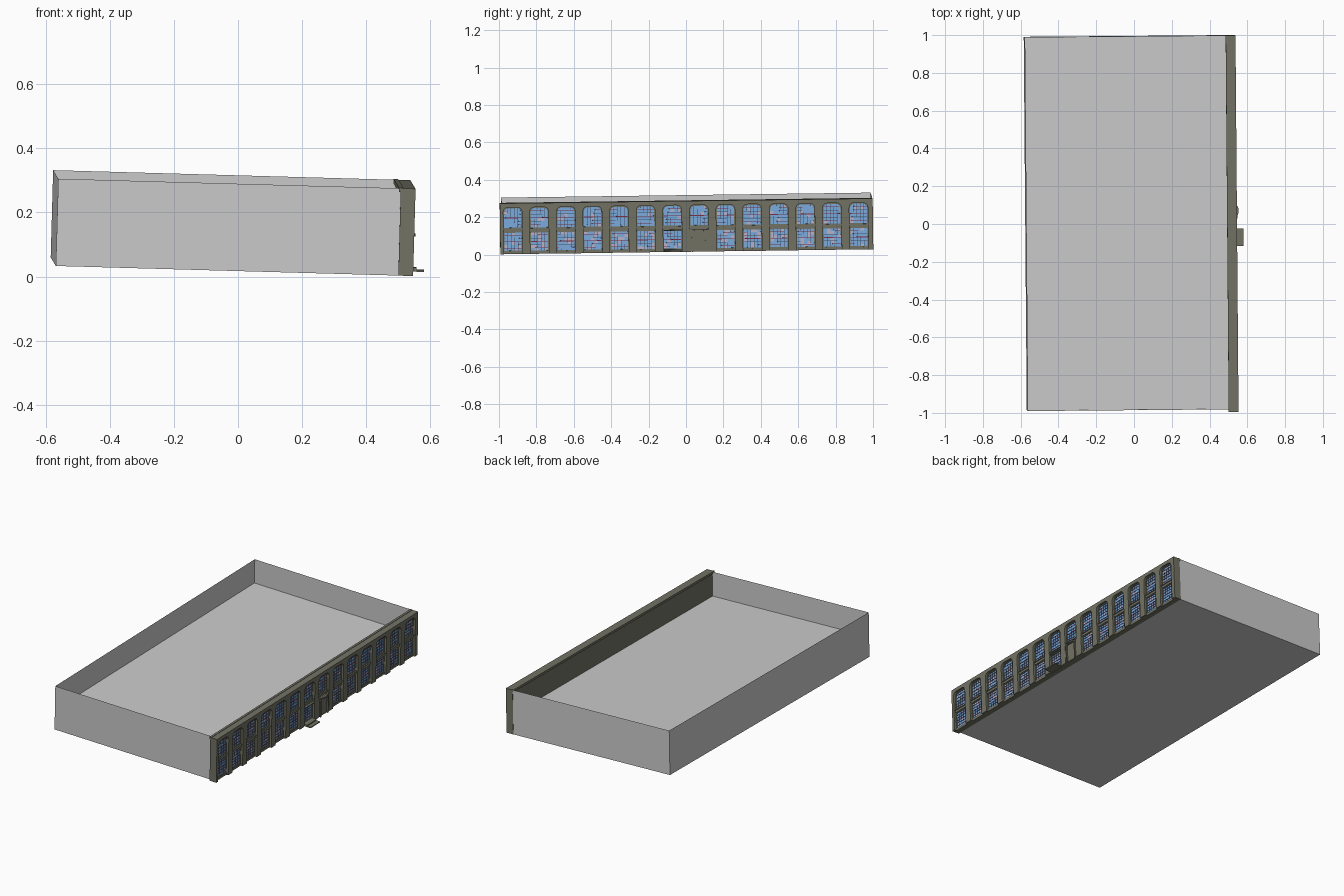
import bpy, bmesh, math, random
from mathutils import Matrix, Euler

if "Cube" in bpy.data.objects:
    bpy.data.objects.remove(bpy.data.objects["Cube"])

random.seed(4)
# The whole building leans slightly in its frame
PLACE = Matrix.Translation((-0.006, 0, 0.0305)) @ Euler((0.0135, 0.028, 0.0085)).to_matrix().to_4x4()
H = 0.272                      # wall height
BACK, WALL, FRONT = 0.498, 0.524, 0.544   # facade depth planes
BAYS = [-0.929 + 0.1423 * i for i in range(14)]
DOOR_BAY, STEP_BAY = 7, 6


def material(name, rgb):
    m = bpy.data.materials.new(name)
    m.diffuse_color = (*rgb, 1)
    m.use_nodes = True
    m.node_tree.nodes["Principled BSDF"].inputs["Base Color"].default_value = m.diffuse_color
    return m


STONE = material("stone", (0.17, 0.17, 0.13))
GLASS = material("glass", (0.20, 0.42, 0.75))
PALE = material("pale_glass", (0.50, 0.45, 0.60))
RED = material("red_bars", (0.20, 0.03, 0.06))
DARK = material("dark_bars", (0.06, 0.08, 0.13))


def finish(bm, name, mats=(), normals=True):
    if normals:
        bmesh.ops.recalc_face_normals(bm, faces=bm.faces)
    me = bpy.data.meshes.new(name)
    bm.to_mesh(me)
    bm.free()
    for m in mats:
        me.materials.append(m)
    ob = bpy.data.objects.new(name, me)
    bpy.context.collection.objects.link(ob)
    ob.matrix_world = PLACE
    return ob


def box(bm, x0, x1, y0, y1, z0, z1):
    m = Matrix.Translation(((x0 + x1) / 2, (y0 + y1) / 2, (z0 + z1) / 2))
    m = m @ Matrix.Diagonal((x1 - x0, y1 - y0, z1 - z0, 1))
    bmesh.ops.create_cube(bm, size=1, matrix=m)


def prism(bm, pts, x0, x1):
    """Extrude a (y, z) outline from x0 to x1."""
    f = bm.faces.new([bm.verts.new((x0, y, z)) for y, z in pts])
    r = bmesh.ops.extrude_face_region(bm, geom=[f])
    for v in r["geom"]:
        if isinstance(v, bmesh.types.BMVert):
            v.co.x = x1
    if f.is_valid is False:
        return


def arch(yc, w, z0, z1, r, n=5):
    """Opening outline with rounded top corners, left foot to right foot."""
    pts = [(yc - w, z0)]
    for s in (-1, 1):
        for i in range(n + 1):
            a = math.pi / 2 * (i / n if s < 0 else 1 - i / n)
            pts.append((yc + s * (w - r + r * math.cos(a)), z1 - r + r * math.sin(a)))
    pts.append((yc + w, z0))
    return pts


# Plain shell: outer walls, underside and roof deck set at mid height
bm = bmesh.new()
x0, x1, y0, y1 = -0.57, BACK, -0.982, 0.996
corners = [(x1, y0), (x0, y0), (x0, y1), (x1, y1)]
low = [bm.verts.new((x, y, 0)) for x, y in corners]
top = [bm.verts.new((x, y, H)) for x, y in corners]
for i in range(3):
    bm.faces.new((low[i + 1], low[i], top[i], top[i + 1]))
bm.faces.new(low)
bm.faces.new([bm.verts.new((x, y, 0.123)) for x, y in reversed(corners)])
finish(bm, "building_shell", normals=False)

# Facade backing wall
bm = bmesh.new()
box(bm, BACK, WALL, -0.997, 0.997, 0, H)
finish(bm, "facade_wall", [STONE])

# Pilasters and arched heads as one comb-shaped layer
bm = bmesh.new()
outline = [(-0.997, 0)]
for y in BAYS:
    outline += arch(y, 0.050, 0, 0.250, 0.026)
outline += [(0.997, 0), (0.997, H), (-0.997, H)]
prism(bm, outline, WALL - 0.001, FRONT)
finish(bm, "pilasters", [STONE])

# Coping along the inner edge of the parapet
bm = bmesh.new()
box(bm, BACK - 0.006, BACK + 0.008, -0.997, 0.997, H - 0.012, H + 0.002)
finish(bm, "parapet_coping", [STONE])

# Sills and spandrels between the floors
bm = bmesh.new()
for i, y in enumerate(BAYS):
    box(bm, WALL - 0.001, WALL + 0.010, y - 0.051, y + 0.051, 0.118, 0.136)
    box(bm, WALL, WALL + 0.014, y - 0.051, y + 0.051, 0.132, 0.137)
    if i != DOOR_BAY:
        box(bm, WALL - 0.001, WALL + 0.008, y - 0.051, y + 0.051, 0, 0.014)
finish(bm, "spandrels_and_sills", [STONE])

# Windows: panes, glazing bars and frames
panes, reds, darks, frames = (bmesh.new() for _ in range(4))
COLS, ROWS = 5, 6
for i, y in enumerate(BAYS):
    for z0, z1, r, pale in ((0.137, 0.249, 0.026, 0.08), (0.014, 0.118, 0.008, 0.2)):
        if i == DOOR_BAY and z0 < 0.1:
            continue
        w = 0.046
        dy, dz = 2 * w / COLS, (z1 - z0) / ROWS
        for c in range(COLS):
            for k in range(ROWS):
                a, b = y - w + c * dy, z0 + k * dz
                f = panes.faces.new([panes.verts.new((WALL + 0.001, p, q)) for p, q in
                                     ((a, b), (a + dy, b), (a + dy, b + dz), (a, b + dz))])
                f.material_index = int(random.random() < pale)
        for c in range(1, COLS):
            a = y - w + c * dy
            box(darks, WALL, WALL + 0.003, a - 0.0008, a + 0.0008, z0, z1)
        for k in range(1, ROWS):
            b = z0 + k * dz
            t = 0.0018 if k == 3 else 0.0008
            box(reds if k % 2 else darks, WALL, WALL + 0.0035, y - w, y + w, b - t, b + t)
        # frame is the gap between two nested outlines
        outer = arch(y, 0.0505, z0, z1 + 0.001, r)
        inner = arch(y, 0.0455, z0 + 0.004, z1 - 0.004, max(r - 0.004, 0.004))
        for j in range(len(outer)):
            n = (j + 1) % len(outer)
            prism(frames, [outer[j], outer[n], inner[n], inner[j]], WALL, WALL + 0.006)
finish(panes, "window_panes", [GLASS, PALE], normals=False)
finish(reds, "red_glazing_bars", [RED])
finish(darks, "dark_glazing_bars", [DARK])
finish(frames, "window_frames", [STONE])

# Entrance: leaf, surround and small half-round hood
bm = bmesh.new()
y = BAYS[DOOR_BAY]
box(bm, WALL, FRONT - 0.002, y - 0.051, y + 0.051, 0, 0.119)
for s in (-1, 1):
    box(bm, FRONT - 0.004, FRONT + 0.006, y + s * 0.036 - 0.004, y + s * 0.036 + 0.004, 0, 0.112)
box(bm, FRONT - 0.004, FRONT + 0.006, y - 0.042, y + 0.042, 0.109, 0.118)
hood = [bm.verts.new((FRONT + 0.013 * math.sin(math.pi * k / 10),
                      y + 0.030 * math.cos(math.pi * k / 10), 0.110)) for k in range(11)]
f = bm.faces.new(hood)
for v in bmesh.ops.extrude_face_region(bm, geom=[f])["geom"]:
    if isinstance(v, bmesh.types.BMVert):
        v.co.z = 0.118
finish(bm, "entrance", [STONE])

# Two shallow steps and a lintel at the neighbouring bay
bm = bmesh.new()
y = BAYS[STEP_BAY]
box(bm, WALL, 0.585, y - 0.046, y + 0.046, 0.002, 0.008)
box(bm, WALL, 0.562, y - 0.046, y + 0.046, 0.008, 0.015)
box(bm, WALL, FRONT + 0.003, y - 0.048, y + 0.048, 0.113, 0.119)
finish(bm, "side_steps", [STONE])
